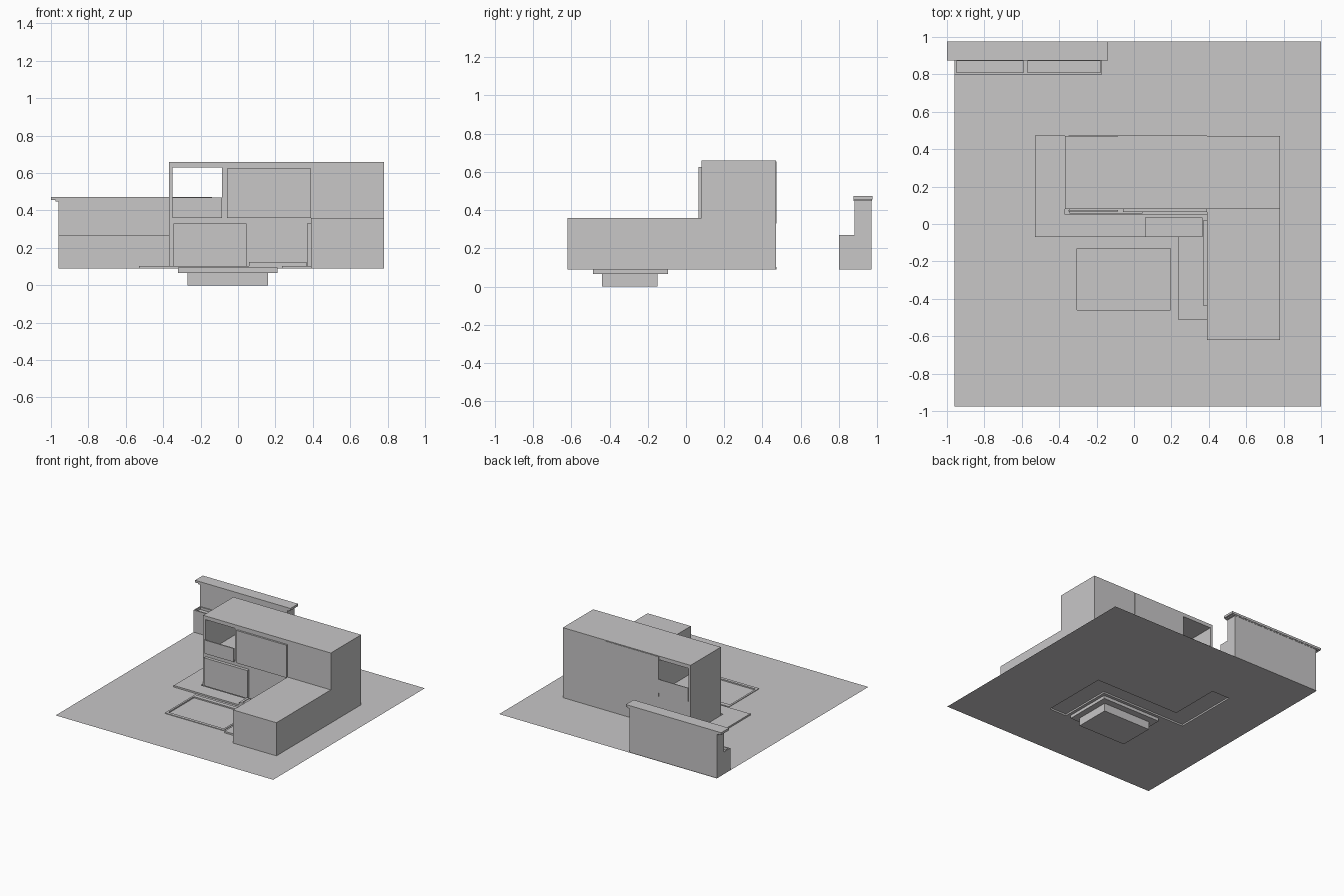
import bpy

if "Cube" in bpy.data.objects:
    bpy.data.objects.remove(bpy.data.objects["Cube"])

mat = bpy.data.materials.new("plain_grey")
mat.diffuse_color = (0.58, 0.57, 0.575, 1)
mat.use_nodes = True
mat.node_tree.nodes["Principled BSDF"].inputs["Base Color"].default_value = mat.diffuse_color


def make(name, verts, faces):
    me = bpy.data.meshes.new(name)
    me.from_pydata(verts, [], faces)
    me.update()
    me.materials.append(mat)
    ob = bpy.data.objects.new(name, me)
    bpy.context.collection.objects.link(ob)
    return ob


def prism(name, pts, a, b, axis='z', bottom=True):
    """Extrude a counter-clockwise outline along z, or an XZ outline along y."""
    n = len(pts)
    if axis == 'z':
        verts = [(p, q, h) for h in (a, b) for p, q in pts]
    else:
        verts = [(p, h, q) for h in (b, a) for p, q in pts]
    faces = [tuple(range(n, 2 * n))]
    if bottom:
        faces.append(tuple(reversed(range(n))))
    faces += [(i, (i + 1) % n, (i + 1) % n + n, i + n) for i in range(n)]
    return make(name, verts, faces)


def rect(x0, x1, y0, y1):
    return [(x0, y0), (x1, y0), (x1, y1), (x0, y1)]


def box(name, x0, x1, y0, y1, z0, z1):
    return prism(name, rect(x0, x1, y0, y1), z0, z1)


def tray(name, outer, inner, z0, z1, floor):
    """Block with a rectangular recess in its top."""
    loops = [(outer, z0), (outer, z1), (inner, z1), (inner, floor)]
    verts = [(x, y, z) for r, z in loops for x, y in rect(*r)]
    faces = [(3, 2, 1, 0), (12, 13, 14, 15)]
    for k in range(3):
        for i in range(4):
            j = (i + 1) % 4
            faces.append((4*k + i, 4*k + j, 4*k + 4 + j, 4*k + 4 + i))
    return make(name, verts, faces)


G = 0.09  # ground level

# Ground sheet with openings below the pool and the deck
holes = [(-.32, .21, -.485, -.095), (-.53, -.37, -.07, .47),
         (-.37, .39, -.07, .05), (.235, .39, -.51, -.07)]
xs = sorted({-.96, 1.0} | {v for h in holes for v in h[:2]})
ys = sorted({-.975, .975} | {v for h in holes for v in h[2:]})
verts = [(x, y, G) for y in ys for x in xs]
faces = []
w = len(xs)
for j in range(len(ys) - 1):
    for i in range(w - 1):
        cx, cy = (xs[i] + xs[i+1]) / 2, (ys[j] + ys[j+1]) / 2
        if not any(h[0] < cx < h[1] and h[2] < cy < h[3] for h in holes):
            a = j * w + i
            faces.append((a, a + 1, a + 1 + w, a + w))
make("ground_sheet", verts, faces)

# Pool: shallow rim with water, deeper basin below
tray("pool_rim", (-.32, .21, -.485, -.095), (-.305, .195, -.46, -.13), .065, .095, .085)
box("pool_basin", -.27, .16, -.44, -.15, 0, .065)

# Deck around the house, and a doorstep
prism("deck", [(-.53, .472), (-.53, -.07), (.235, -.07), (.235, -.51),
               (.39, -.51), (.39, .05), (-.37, .05), (-.37, .472)],
      G, .103, bottom=False)
tray("doorstep", (.06, .365, -.07, .035), (.08, .345, -.055, .025), .103, .125, .12)

# House: L-shaped ground floor, upper floor with an open balcony passage
prism("ground_floor", [(-.37, .08), (.39, .08), (.39, -.62), (.78, -.62),
                       (.78, .47), (-.37, .47)], G, .36)
prism("upper_floor", [(-.37, .36), (-.35, .36), (-.35, .63), (-.085, .63),
                      (-.085, .36), (.78, .36), (.78, .66), (-.37, .66)],
      .08, .47, axis='y')

# Window panels and balcony railings
box("upper_window", -.06, .39, .065, .08, .36, .625)
box("lower_window", -.345, .045, .055, .08, .103, .33)
box("wing_window", .37, .39, -.435, .02, .103, .33)
box("back_panel", -.085, .39, .47, .474, .33, .655)
box("front_railing", -.35, -.085, .066, .076, .36, .47)
box("back_railing", -.35, -.085, .466, .472, .36, .47)

# Garden wall with cap and two planters
box("garden_wall", -.96, -.17, .88, .97, G, .45)
box("wall_cap", -1.0, -.14, .875, .975, .455, .473)
box("wall_cap_base", -.975, -.155, .877, .972, .447, .455)
for k, (x0, x1) in enumerate([(-.96, -.58), (-.58, -.17)]):
    tray(f"planter_{k + 1}", (x0, x1, .8, .88), (x0 + .01, x1 - .01, .81, .872),
         G, .27, .25)
